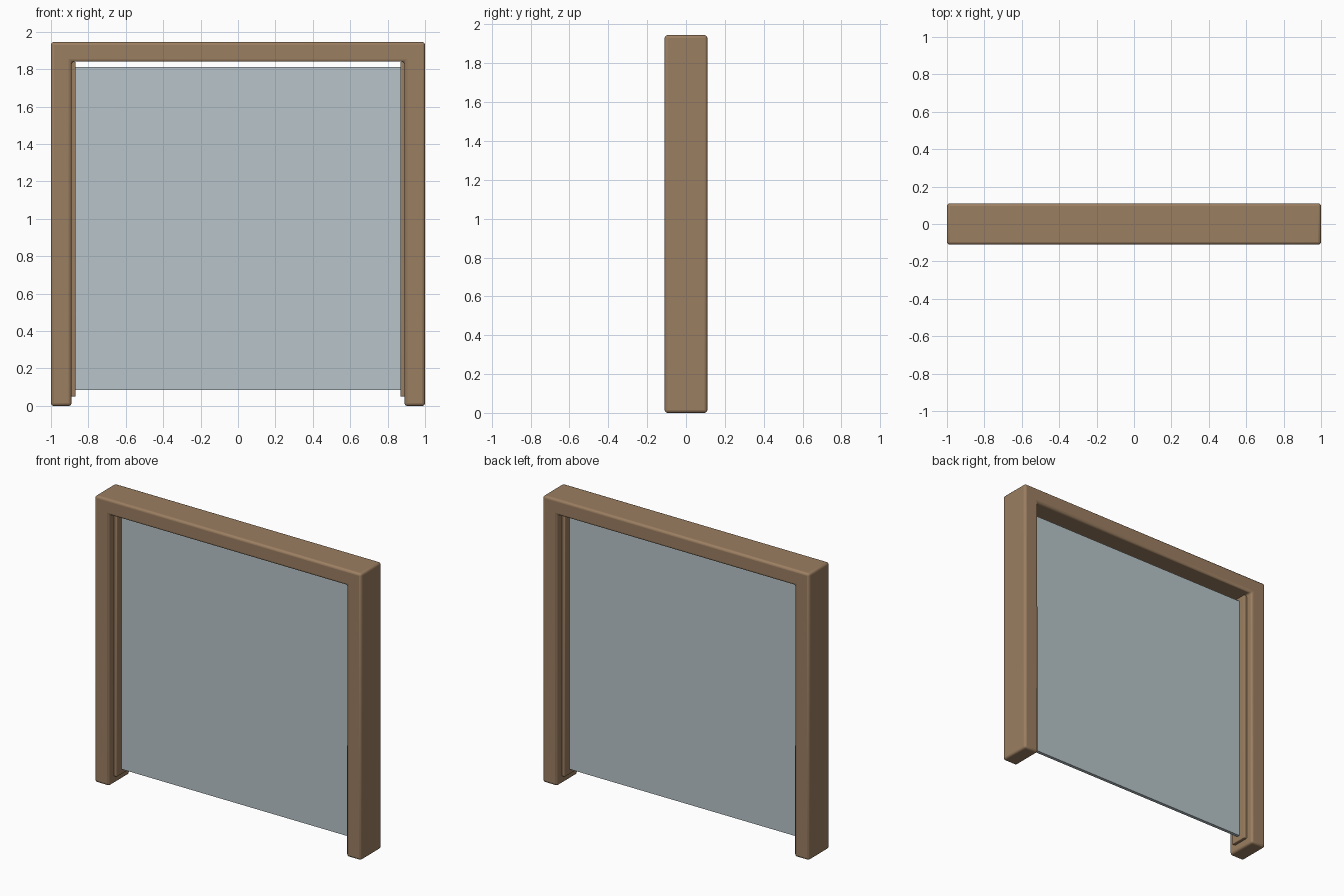
import bpy
import bmesh

cube = bpy.data.objects.get("Cube")
if cube:
    bpy.data.objects.remove(cube, do_unlink=True)


def material(name, color):
    mat = bpy.data.materials.new(name)
    mat.use_nodes = True
    mat.diffuse_color = color
    mat.node_tree.nodes["Principled BSDF"].inputs["Base Color"].default_value = color
    return mat


wood = material("warm wood", (0.33, 0.21, 0.12, 1))
glass = material("pale glass", (0.48, 0.56, 0.59, 1))


def slab(name, outline, y0, y1, mat, bevel=0):
    """Extrude an outline in the xz plane from y0 to y1."""
    bm = bmesh.new()
    face = bm.faces.new([bm.verts.new((x, y0, z)) for x, z in outline])
    result = bmesh.ops.extrude_face_region(bm, geom=[face])
    moved = [v for v in result["geom"] if isinstance(v, bmesh.types.BMVert)]
    bmesh.ops.translate(bm, verts=moved, vec=(0, y1 - y0, 0))
    bmesh.ops.recalc_face_normals(bm, faces=bm.faces)
    mesh = bpy.data.meshes.new(name)
    bm.to_mesh(mesh)
    bm.free()
    mesh.materials.append(mat)
    obj = bpy.data.objects.new(name, mesh)
    bpy.context.collection.objects.link(obj)
    if bevel:
        mod = obj.modifiers.new("rounded edges", "BEVEL")
        mod.width = bevel
        mod.segments = 3
        bpy.ops.object.select_all(action="DESELECT")
        obj.select_set(True)
        bpy.context.view_layer.objects.active = obj
        bpy.ops.object.shade_smooth_by_angle()
    return obj


def rectangle(x0, x1, z0, z1):
    return [(x0, z0), (x1, z0), (x1, z1), (x0, z1)]


# Surround: two posts and a lintel in one piece
height, opening, inner = 1.945, 1.84, 0.89
half = [(1, height), (1, 0), (inner, 0), (inner, opening)]
slab("door_frame", half + [(-x, z) for x, z in reversed(half)],
     -0.11, 0.11, wood, 0.015)

# Stop strips against the posts
for side, sign in (("left", 1), ("right", -1)):
    slab(side + "_stop_strip",
         rectangle(*sorted((sign * 0.868, sign * (inner + 0.01))), 0.05, opening),
         -0.06, 0.06, wood, 0.005)

# Thin pane held between the strips
slab("glass_pane", rectangle(-0.875, 0.875, 0.085, 1.812), -0.011, 0.011, glass)
